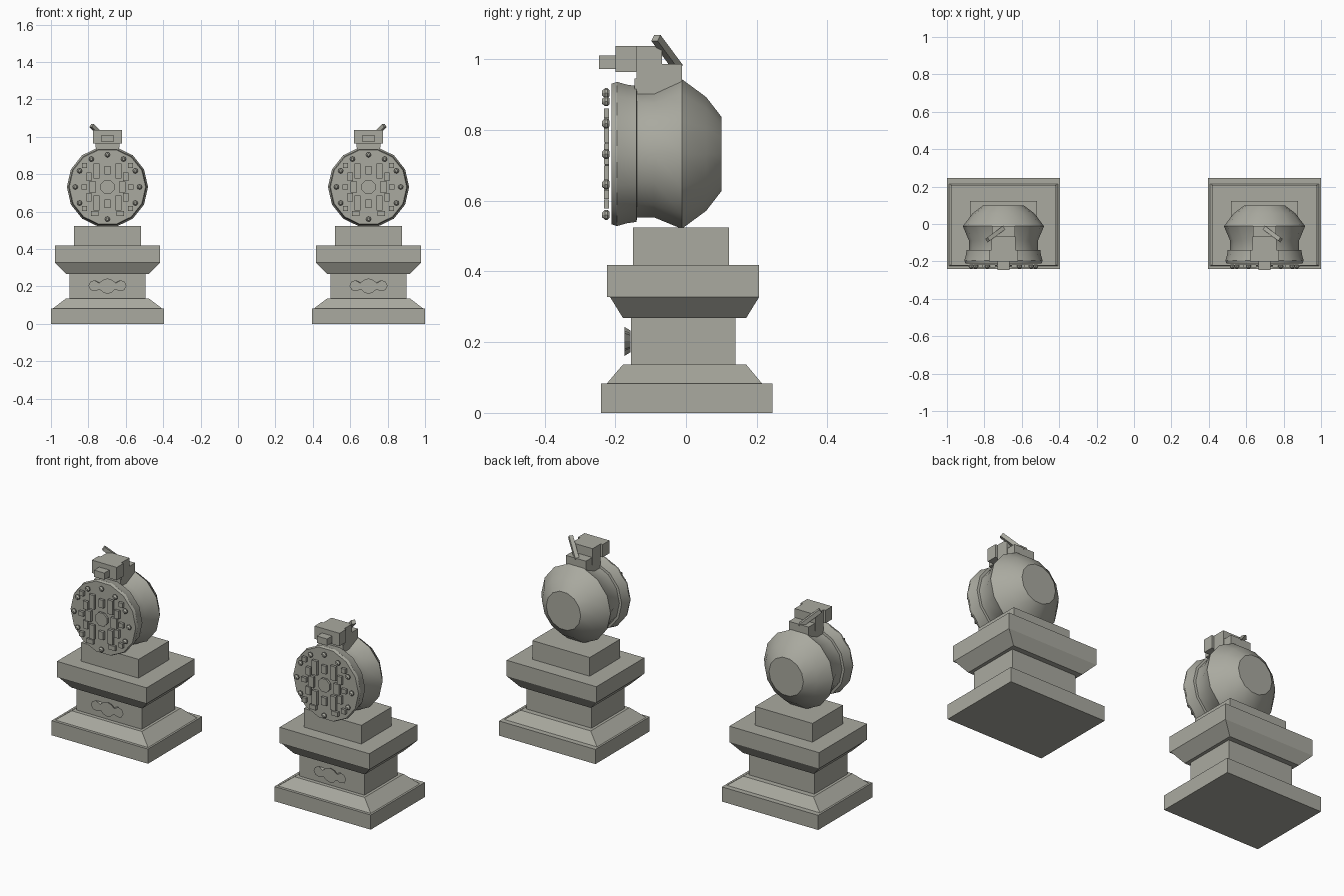
import bpy, bmesh, math
from mathutils import Vector, Matrix

cube = bpy.data.objects.get("Cube")
if cube:
    bpy.data.objects.remove(cube, do_unlink=True)

CX, CZ = -0.698, 0.732          # pillar axis and drum centre

stone = bpy.data.materials.new("grey_stone")
stone.use_nodes = True
colour = (0.40, 0.40, 0.35, 1)
stone.diffuse_color = colour
stone.node_tree.nodes["Principled BSDF"].inputs["Base Color"].default_value = colour


def finish(name, bm, smooth=False):
    """Turn a bmesh into an object mirrored to the second pillar."""
    bmesh.ops.recalc_face_normals(bm, faces=bm.faces)
    mesh = bpy.data.meshes.new(name)
    bm.to_mesh(mesh)
    bm.free()
    mesh.materials.append(stone)
    ob = bpy.data.objects.new(name, mesh)
    bpy.context.collection.objects.link(ob)
    if smooth:
        bpy.ops.object.select_all(action='DESELECT')
        ob.select_set(True)
        bpy.context.view_layer.objects.active = ob
        bpy.ops.object.shade_smooth_by_angle(angle=math.radians(29))
    mod = ob.modifiers.new("second_pillar", 'MIRROR')
    mod.use_mirror_merge = False
    return ob


def bridge(bm, rings):
    """Skin a list of point rings and cap both ends."""
    loops = [[bm.verts.new(p) for p in ring] for ring in rings]
    n = len(loops[0])
    for a, b in zip(loops, loops[1:]):
        for i in range(n):
            j = (i + 1) % n
            bm.faces.new((a[i], a[j], b[j], b[i]))
    bm.faces.new(loops[0][::-1])
    bm.faces.new(loops[-1])


def rect(half, y0, y1, z):
    return [(CX - half, y0, z), (CX + half, y0, z), (CX + half, y1, z), (CX - half, y1, z)]


def ring(r, y, n, x=CX, z=CZ, turn=0.0):
    return [(x + r * math.cos(turn + math.tau * i / n), y,
             z + r * math.sin(turn + math.tau * i / n)) for i in range(n)]


def box(bm, half, y0, y1, z0, z1):
    bridge(bm, [rect(half, y0, y1, z0), rect(half, y0, y1, z1)])


def plate(bm, dx, dz, w, h, y0=-0.232, y1=-0.217):
    """Small block on the drum face, offset from the drum centre."""
    def outline(y):
        return [(CX + dx + sx * w / 2, y, CZ + dz + sz * h / 2)
                for sx, sz in ((-1, -1), (1, -1), (1, 1), (-1, 1))]
    bridge(bm, [outline(y0), outline(y1)])


# Stepped pedestal: lower and upper half width, front, back and height
TIERS = {
    "base_slab": [(0.302, -0.24, 0.245, 0), (0.302, -0.24, 0.245, 0.083)],
    "base_slope": [(0.291, -0.224, 0.215, 0.083), (0.22, -0.178, 0.17, 0.137)],
    "pedestal_neck": [(0.204, -0.156, 0.14, 0.137), (0.204, -0.156, 0.14, 0.268)],
    "cornice": [(0.222, -0.178, 0.17, 0.268), (0.281, -0.215, 0.207, 0.328)],
    "cornice_slab": [(0.281, -0.223, 0.207, 0.328), (0.281, -0.223, 0.207, 0.418)],
    "drum_block": [(0.18, -0.15, 0.122, 0.418), (0.18, -0.15, 0.122, 0.524)],
}
for name, levels in TIERS.items():
    bm = bmesh.new()
    bridge(bm, [rect(*level) for level in levels])
    finish(name, bm)

# Drum turned around the front-to-back axis
bm = bmesh.new()
profile = [(0.204, -0.21), (0.209, -0.195), (0.201, -0.167), (0.197, -0.14),
           (0.184, -0.138), (0.184, -0.09), (0.217, -0.012), (0.165, 0.057), (0.108, 0.1)]
bridge(bm, [ring(r, y, 14) for r, y in profile])
finish("drum", bm, smooth=True)

# Rim studs with two square ones near the bottom
bm = bmesh.new()
for i in range(12):
    a = math.tau * i / 12
    dx, dz = 0.172 * math.cos(a), 0.172 * math.sin(a)
    if i in (8, 10):
        plate(bm, dx * 0.8, dz * 0.95, 0.04, 0.025)
    else:
        bridge(bm, [ring(r, y, 8, CX + dx, CZ + dz)
                    for r, y in ((0.007, -0.237), (0.014, -0.229), (0.014, -0.222), (0.008, -0.216))])
finish("rim_studs", bm)

# Relief blocks around the central boss
bm = bmesh.new()
bridge(bm, [ring(0.04, y, 8, turn=math.pi / 8) for y in (-0.229, -0.217)])
for sx in (-1, 1):
    for sz in (-1, 1):
        plate(bm, sx * 0.058, sz * 0.085, 0.032, 0.08)
        plate(bm, sx * 0.098, sz * 0.055, 0.028, 0.045)
        plate(bm, sx * 0.123, sz * 0.115, 0.026, 0.026)
    plate(bm, sx * 0.08, 0, 0.035, 0.06)
    plate(bm, sx * 0.125, 0, 0.03, 0.025)
    plate(bm, 0, sx * 0.09, 0.03, 0.045)
finish("drum_relief", bm)

# Winged cloud ornament on the pedestal neck
bm = bmesh.new()
half = [(0, 0.04), (0.025, 0.032), (0.045, 0.015), (0.07, 0.03), (0.092, 0.022), (0.102, 0),
        (0.09, -0.022), (0.065, -0.028), (0.042, -0.018), (0.022, -0.036), (0, -0.042)]
outline = half + [(-x, z) for x, z in half[-2:0:-1]]
bridge(bm, [[(CX + s * x, y, 0.203 + s * z) for x, z in outline]
            for s, y in ((1, -0.174), (0.75, -0.157))])
finish("cloud_ornament", bm)

# Block-built lion crouching on the drum
LION = {
    "lion_body": (0.062, -0.068, -0.012, 0.88, 0.987),
    "lion_chest": (0.062, -0.145, -0.06, 0.89, 0.945),
    "lion_neck": (0.065, -0.14, -0.068, 0.943, 1.037),
    "lion_head": (0.078, -0.2, -0.14, 0.964, 1.037),
    "lion_snout": (0.032, -0.246, -0.2, 0.972, 1.01),
}
for name, size in LION.items():
    bm = bmesh.new()
    box(bm, *size)
    finish(name, bm)

# Slanted tail
bm = bmesh.new()
start, end = Vector((CX, -0.022, 0.975)), Vector((-0.783, -0.085, 1.06))
axis = end - start
place = Matrix.Translation((start + end) / 2) @ axis.to_track_quat('Z', 'Y').to_matrix().to_4x4()
bmesh.ops.create_cube(bm, size=1, matrix=place @ Matrix.Diagonal((0.022, 0.022, axis.length, 1)))
finish("lion_tail", bm)
